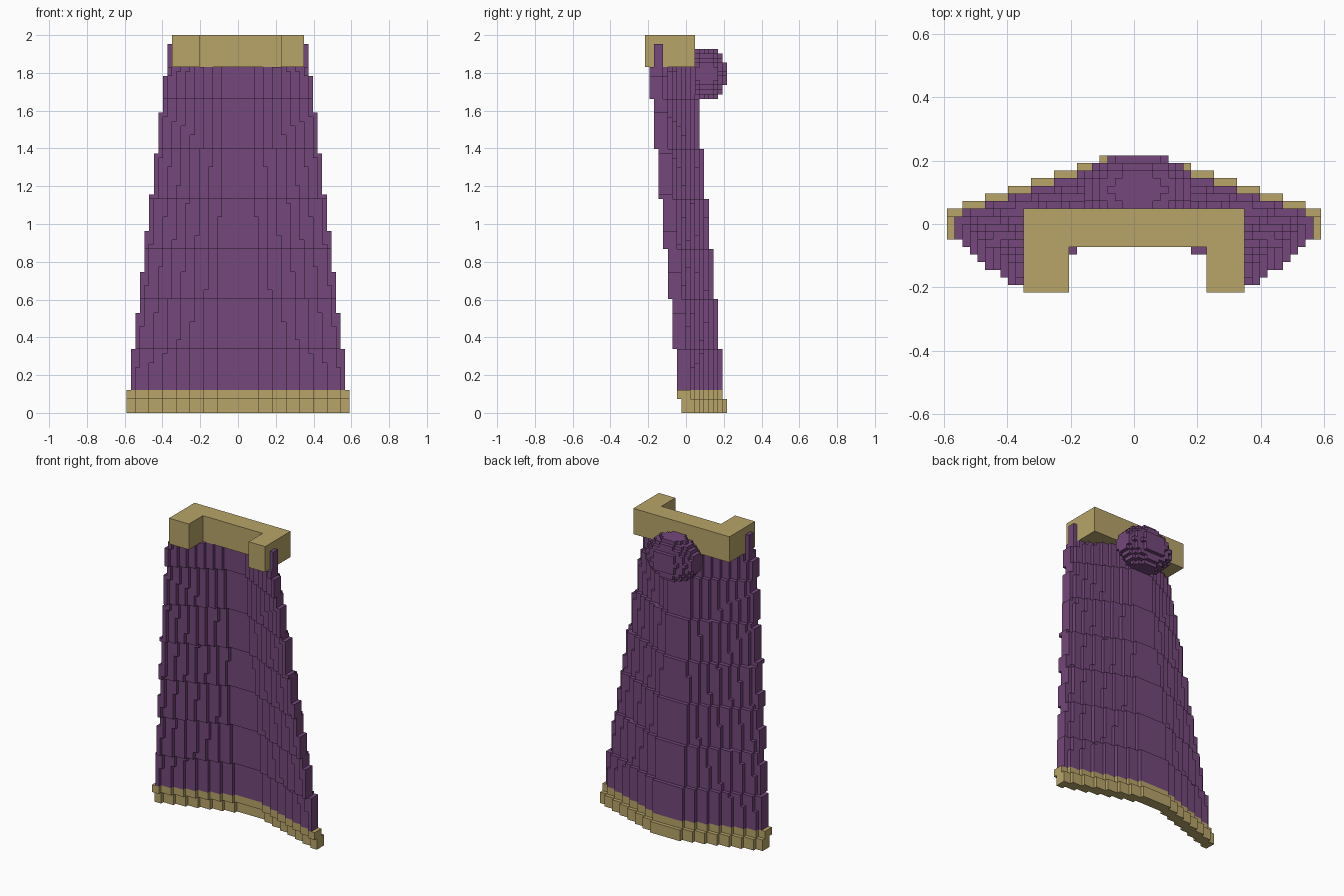
import bpy
import bmesh
import math

P = 2 / 83            # block size
TOP = 76              # rows below the collar

cube = bpy.data.objects.get("Cube")
if cube:
    bpy.data.objects.remove(cube, do_unlink=True)


def material(name, rgb):
    mat = bpy.data.materials.new(name)
    mat.use_nodes = True
    mat.diffuse_color = (*rgb, 1)
    mat.node_tree.nodes["Principled BSDF"].inputs["Base Color"].default_value = (*rgb, 1)
    return mat


purple = material("purple cloth", (0.175, 0.064, 0.198))
gold = material("gold trim", (0.479, 0.376, 0.144))


def block_shell(name, cells, mat):
    """Outer skin of a set of unit blocks, with flat areas merged."""
    bm = bmesh.new()
    verts = {}

    def vert(c):
        if c not in verts:
            verts[c] = bm.verts.new(((c[0] - 0.5) * P, c[1] * P, c[2] * P))
        return verts[c]

    for cell in cells:
        for axis in range(3):
            u, v = (axis + 1) % 3, (axis + 2) % 3
            for side in (0, 1):
                near = list(cell)
                near[axis] += 2 * side - 1
                if tuple(near) in cells:
                    continue
                ring = []
                for du, dv in ((0, 0), (1, 0), (1, 1), (0, 1)):
                    c = list(cell)
                    c[axis] += side
                    c[u] += du
                    c[v] += dv
                    ring.append(vert(tuple(c)))
                bm.faces.new(ring if side else ring[::-1])
    bmesh.ops.dissolve_limit(bm, angle_limit=math.radians(1),
                             verts=bm.verts[:], edges=bm.edges[:])
    mesh = bpy.data.meshes.new(name)
    bm.to_mesh(mesh)
    bm.free()
    mesh.materials.append(mat)
    obj = bpy.data.objects.new(name, mesh)
    bpy.context.collection.objects.link(obj)


def cloth_rows(first, last):
    """Curved sheet that narrows and leans forward as it rises."""
    cells = set()
    for k in range(first, last):
        lean = 0 if k < 3 else 1 + (k - 3) // 11
        half = 24 - int((k + 4) / 8.66)
        spread = 24.5 / (24.5 - k / 8.66)
        for i in range(-half, half + 1):
            wrap = min(7, max(0, int((abs(i) * spread + 1) // 3) - 1))
            back = 8 - lean - wrap
            cells.update((i, back - t, k) for t in range(3))
    return cells


def box(x0, x1, y0, y1, z0, z1):
    return {(i, j, k) for i in range(x0, x1) for j in range(y0, y1)
            for k in range(z0, z1)}


# Cloth and gold hem
block_shell("hem", cloth_rows(0, 5), gold)
block_shell("cape", cloth_rows(5, TOP), purple)

# Upright corners of the cloth beside the collar
for side, i in (("right", -15), ("left", 15)):
    block_shell(side + "_corner", box(i, i + 1, -7, -5, TOP, 81), purple)

# Collar: a bar with two arms reaching forward
collar = box(-14, 15, -3, 2, TOP, 83)
collar |= box(-14, -8, -9, -3, TOP, 83) | box(10, 15, -9, -3, TOP, 83)
block_shell("collar", collar, gold)

# Rounded bundle of cloth at the back of the neck
bundle = {(i, j, k) for i, j, k in box(-8, 10, 2, 9, 68, 81)
          if ((i - 0.5) / 7.45) ** 2 + ((j - 4) / 4.6) ** 2 + ((k - 74) / 5.7) ** 2 <= 1}
block_shell("back_bundle", bundle, purple)
